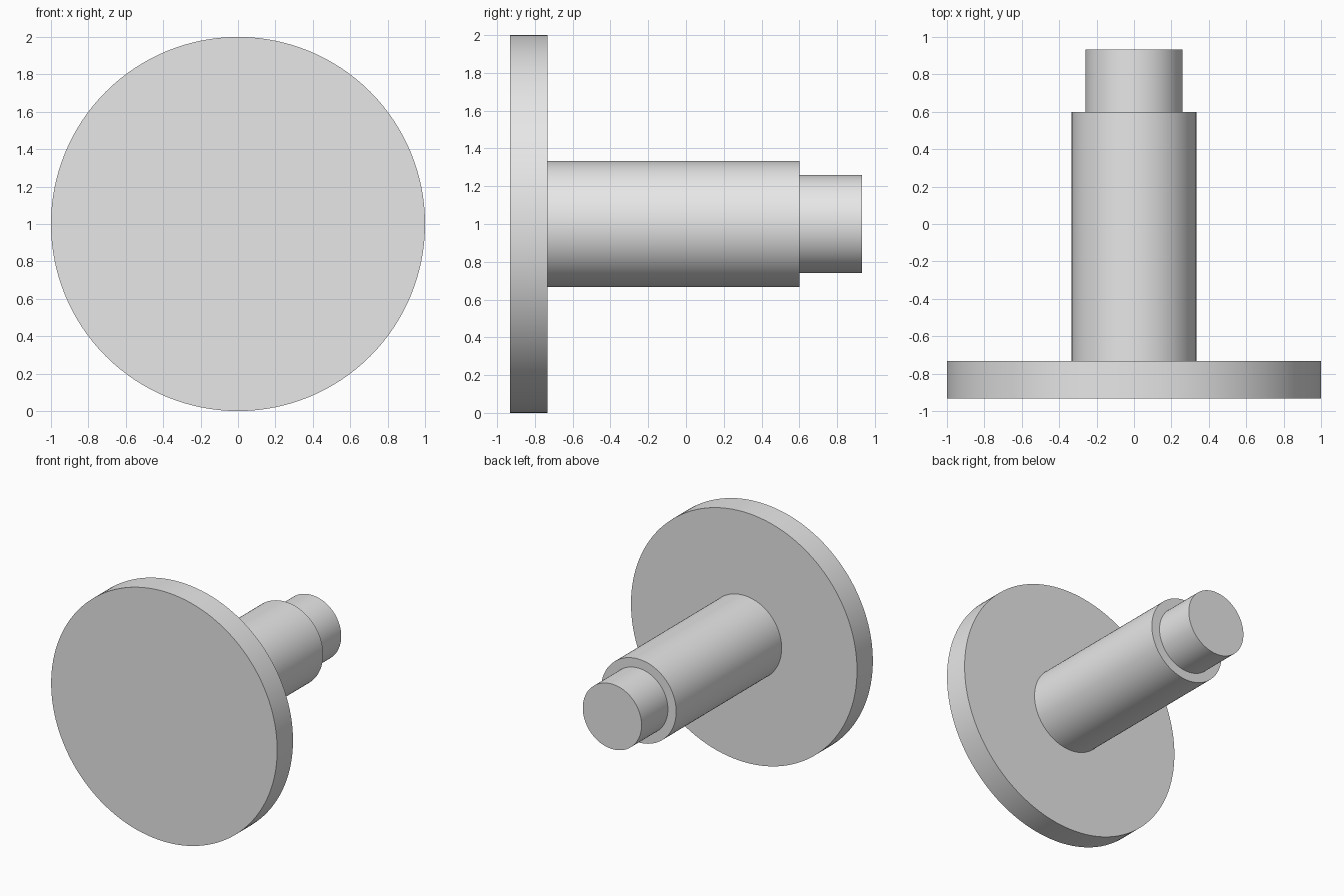
import bpy
import math

cube = bpy.data.objects.get("Cube")
if cube:
    bpy.data.objects.remove(cube, do_unlink=True)

grey = bpy.data.materials.new("light_grey")
grey.use_nodes = True
COLOUR = (0.8, 0.8, 0.8, 1)
grey.diffuse_color = COLOUR
grey.node_tree.nodes["Principled BSDF"].inputs["Base Color"].default_value = COLOUR


def rod(name, radius, front, back):
    """Cylinder along y between two depths, on the shared axis at z = 1."""
    bpy.ops.mesh.primitive_cylinder_add(
        vertices=128, radius=radius, depth=back - front,
        location=(0, (front + back) / 2, 1), rotation=(math.pi / 2, 0, 0))
    part = bpy.context.object
    part.name = name
    part.data.materials.append(grey)
    bpy.ops.object.transform_apply(location=False, rotation=True, scale=True)
    bpy.ops.object.shade_smooth_by_angle(angle=math.radians(30))
    return part


# Wide flat head, long shaft and narrower stepped tip
rod("head_disc", 1.0, -0.933, -0.733)
rod("shaft", 0.333, -0.733, 0.6)
rod("tip", 0.26, 0.6, 0.933)
